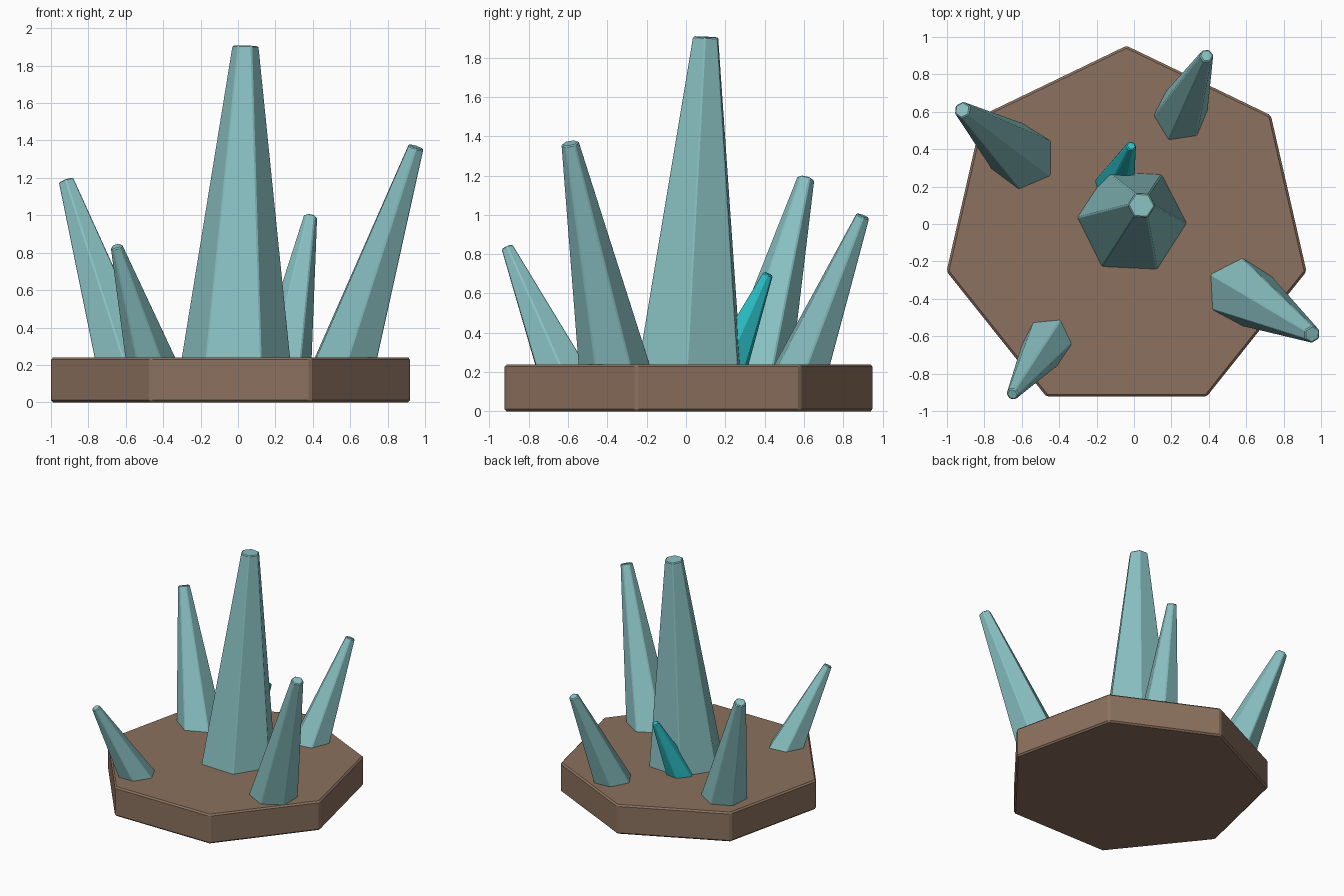
import bpy
import math
from mathutils import Vector, Matrix

if "Cube" in bpy.data.objects:
    bpy.data.objects.remove(bpy.data.objects["Cube"])

GROUND = 0.24   # top of the rock slab


def material(name, rgb):
    m = bpy.data.materials.new(name)
    m.diffuse_color = (*rgb, 1)
    m.use_nodes = True
    m.node_tree.nodes["Principled BSDF"].inputs["Base Color"].default_value = m.diffuse_color
    return m


rock = material("brown rock", (0.26, 0.165, 0.112))
pale = material("pale crystal", (0.25, 0.53, 0.54))
teal = material("bright teal crystal", (0.025, 0.55, 0.59))


def prism(name, sides, r1, r2, depth, matrix, mat, bevel):
    bpy.ops.mesh.primitive_cone_add(vertices=sides, radius1=r1, radius2=r2, depth=depth)
    ob = bpy.context.object
    ob.name = name
    # primitive's first vertex points to +y; turn it to +x before placing
    ob.data.transform(matrix @ Matrix.Rotation(-math.pi / 2, 4, 'Z'))
    ob.data.materials.append(mat)
    mod = ob.modifiers.new("edge bevel", 'BEVEL')
    mod.width = bevel
    mod.segments = 1
    mod.limit_method = 'ANGLE'
    mod.angle_limit = math.radians(20)
    return ob


def crystal(name, foot, tip, r_foot, r_tip, turn, mat, bevel=0.006):
    """Six-sided tapered spike leaning from foot (on the slab top) to tip."""
    a, b = Vector((*foot, GROUND)), Vector(tip)
    axis = b - a
    sink = 0.11 / axis.z                      # continue the spike into the rock
    start = a - axis * sink
    r_start = r_foot + (r_foot - r_tip) * sink
    lean = Vector((0, 0, 1)).rotation_difference(axis).to_matrix().to_4x4()
    m = Matrix.Translation((start + b) / 2) @ lean @ Matrix.Rotation(math.radians(turn), 4, 'Z')
    return prism(name, 6, r_start, r_tip, (b - start).length, m, mat, bevel)


# Seven-sided rock slab, one corner pointing to the back
prism("rock_base", 7, 0.987, 0.987, GROUND,
      Matrix.Translation((-0.04, -0.034, GROUND / 2)) @ Matrix.Rotation(math.pi / 2, 4, 'Z'),
      rock, 0.012)

# Crystals
crystal("main_crystal", (-0.01, 0.02), (0.04, 0.10, 1.905), 0.292, 0.072, -3, pale)
crystal("right_crystal", (0.585, -0.37), (0.952, -0.59, 1.365), 0.18, 0.047, 30, pale)
crystal("left_crystal", (-0.61, 0.37), (-0.918, 0.61, 1.185), 0.173, 0.046, 26, pale)
crystal("back_crystal", (0.255, 0.60), (0.388, 0.90, 0.995), 0.143, 0.038, 5, pale)
crystal("front_crystal", (-0.475, -0.65), (-0.65, -0.91, 0.835), 0.13, 0.034, 0, pale)
crystal("small_teal_crystal", (-0.10, 0.22), (-0.015, 0.418, 0.70), 0.105, 0.028, -8, teal)
